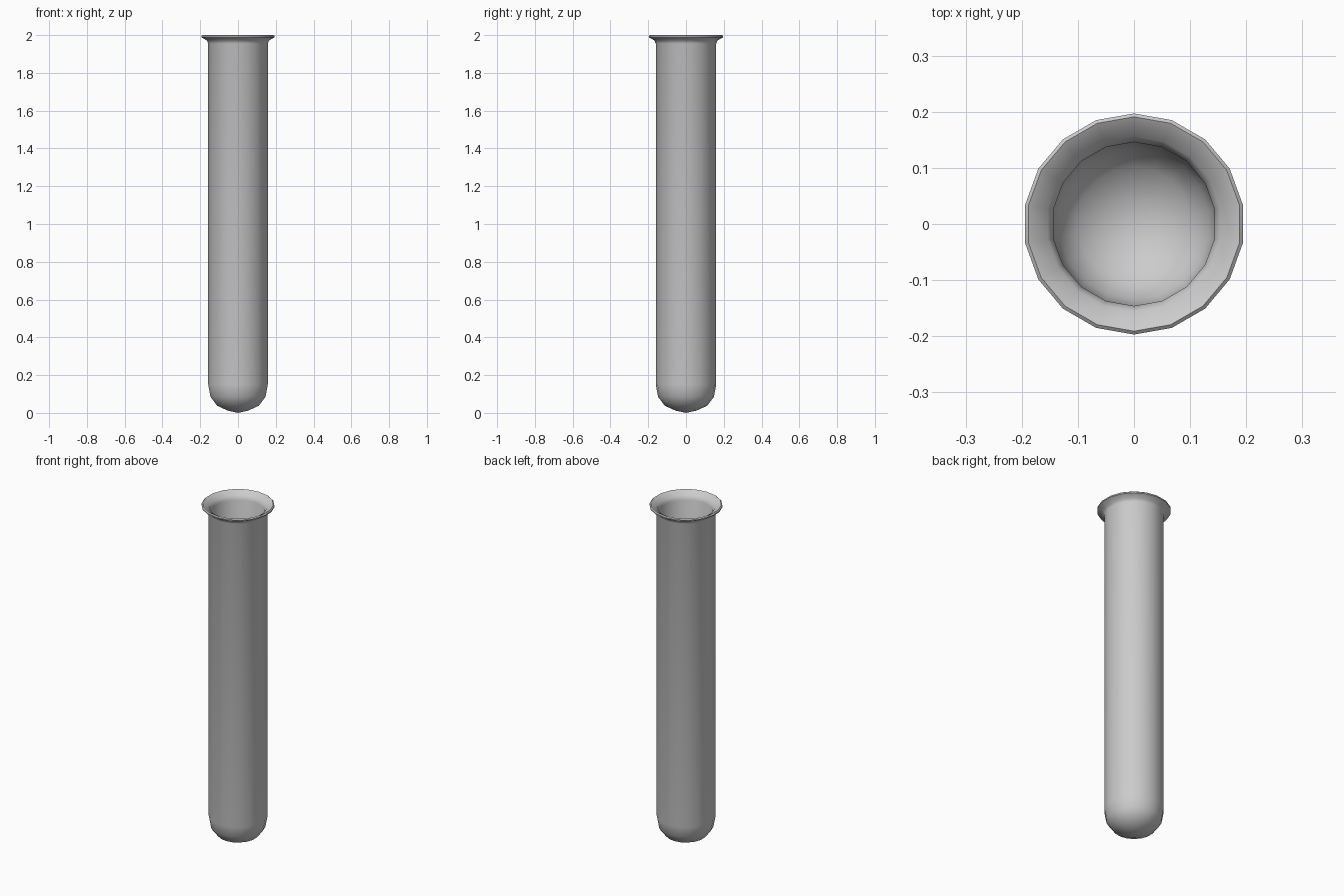
import bpy, bmesh, math
from mathutils import Vector

if "Cube" in bpy.data.objects:
    bpy.data.objects.remove(bpy.data.objects["Cube"])

SIDES = 18

# Closed glass profile (radius, z): outside from bottom to lip, then inside back down
outer = [(0, 0), (0.055, 0.012), (0.112, 0.038), (0.148, 0.085), (0.16, 0.15),
         (0.16, 1.955), (0.167, 1.972), (0.197, 1.988)]
inner = [(0.197, 1.995), (0.191, 2.0), (0.156, 1.98), (0.146, 1.955), (0.146, 0.155),
         (0.135, 0.097), (0.102, 0.053), (0.05, 0.029), (0, 0.018)]

# Tube: revolve the profile, one corner pointing along +y
bm = bmesh.new()
verts = [bm.verts.new((0, r, z)) for r, z in outer + inner]
edges = [bm.edges.new(pair) for pair in zip(verts, verts[1:])]
bmesh.ops.spin(bm, geom=verts + edges, cent=Vector(), axis=(0, 0, 1),
               angle=math.tau, steps=SIDES, use_duplicate=False)
bmesh.ops.remove_doubles(bm, verts=bm.verts, dist=0.0005)
bmesh.ops.recalc_face_normals(bm, faces=bm.faces)

mesh = bpy.data.meshes.new("test_tube")
bm.to_mesh(mesh)
bm.free()
tube = bpy.data.objects.new("test_tube", mesh)
bpy.context.collection.objects.link(tube)

# Smooth glass with a crisp lip
bpy.context.view_layer.objects.active = tube
tube.select_set(True)
bpy.ops.object.shade_smooth_by_angle(angle=math.radians(40))
